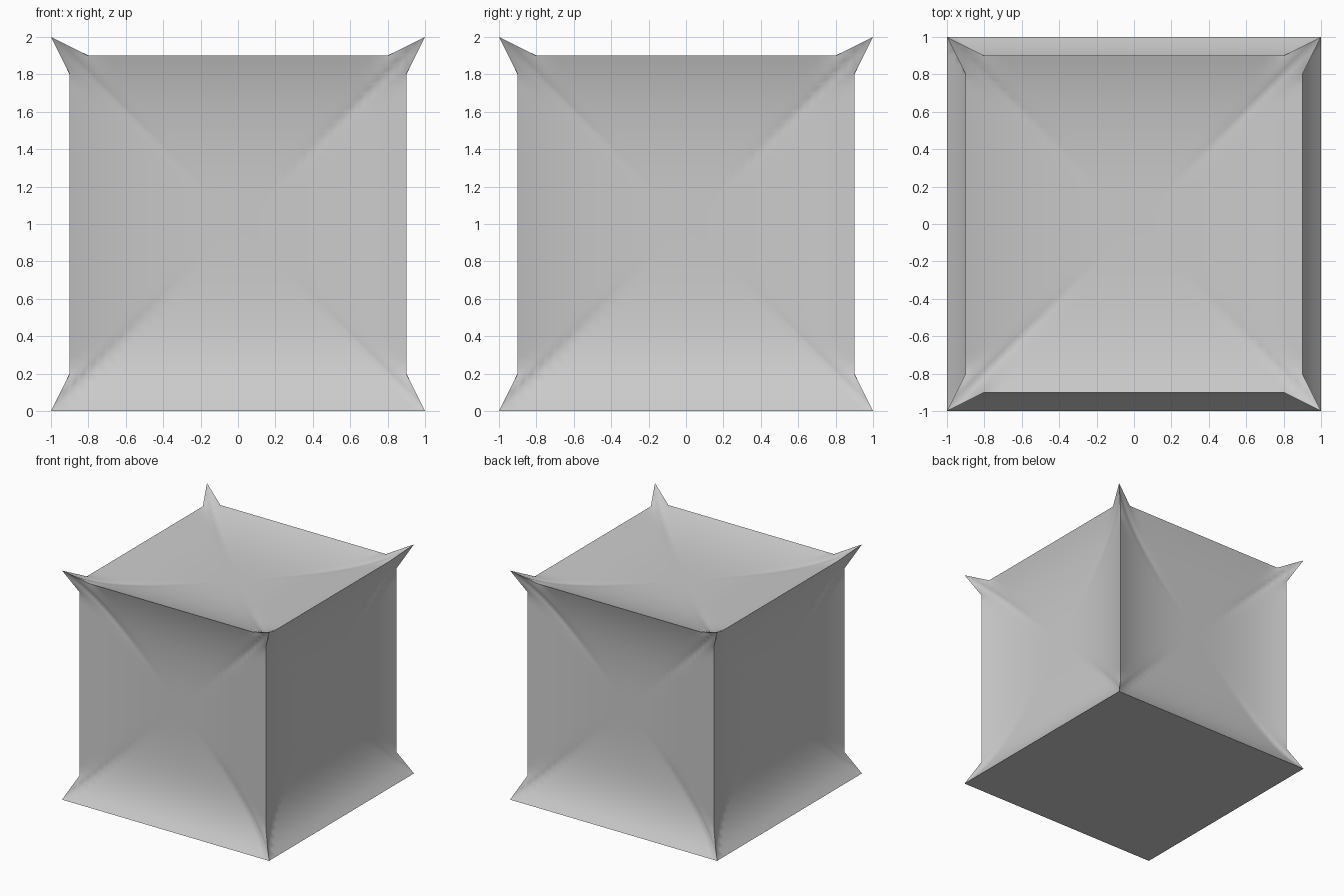
import bpy
import bmesh
import math
from mathutils import Vector

if "Cube" in bpy.data.objects:
    bpy.data.objects.remove(bpy.data.objects["Cube"])

CELLS = 40          # grid cells along each side
EDGE = 0.9          # where the pinched edges lie
SPIKE = 0.2         # length of each corner spike
FILM = 0.8          # depth of the sunken faces


def extremes(co):
    return [i for i in range(3) if abs(co[i]) > 0.999]


def on_diagonal(co):
    small, middle, large = sorted(abs(c) for c in co)
    return middle - small < 0.001


def pinch(co):
    """Pull an edge point inward, leaving corners as spikes and the base square."""
    sides = extremes(co)
    if co.z < -0.999 or len(sides) != 2:
        return co.copy()
    along = abs(co[({0, 1, 2} - set(sides)).pop()])
    size = EDGE + (1 - EDGE) * max(0, (along - 1 + SPIKE) / SPIKE)
    return Vector([math.copysign(size, c) if i in sides else c for i, c in enumerate(co)])


def sink(co):
    """Place a face point on a square ring that shrinks and sinks to the middle."""
    axis = extremes(co)[0]
    ring = max(abs(co[i]) for i in range(3) if i != axis)
    if ring < 0.001:
        return co * FILM
    rim = pinch(Vector([c if i == axis else c / ring for i, c in enumerate(co)]))
    depth = FILM + (EDGE - FILM) * ring ** 3 + (abs(rim[axis]) - EDGE) * ring ** 6
    place = rim * ring
    place[axis] = math.copysign(depth, co[axis])
    return place


# Gridded cube
bm = bmesh.new()
bmesh.ops.create_cube(bm, size=2)
bmesh.ops.subdivide_edges(bm, edges=bm.edges[:], cuts=CELLS - 1, use_grid_fill=True)

# Sharp outer edges, and folds running in from each corner
for e in bm.edges:
    e.smooth = not all(len(extremes(v.co)) > 1 for v in e.verts)
for f in bm.faces[:]:
    fold = [v for v in f.verts if on_diagonal(v.co)]
    if len(fold) == 2:
        bmesh.utils.face_split(f, fold[0], fold[1])

# Pinch the edges and sink the faces; the base stays flat
for v in bm.verts:
    if v.co.z > -0.999:
        v.co = sink(v.co) if len(extremes(v.co)) == 1 else pinch(v.co)

bmesh.ops.translate(bm, verts=bm.verts[:], vec=(0, 0, 1))
bmesh.ops.recalc_face_normals(bm, faces=bm.faces[:])
for f in bm.faces:
    f.smooth = True
mesh = bpy.data.meshes.new("pinched_cube")
bm.to_mesh(mesh)
bm.free()

# Plain grey
grey = bpy.data.materials.new("light grey")
grey.use_nodes = True
colour = (0.6, 0.6, 0.6, 1)
grey.diffuse_color = colour
grey.node_tree.nodes["Principled BSDF"].inputs["Base Color"].default_value = colour
mesh.materials.append(grey)

cube = bpy.data.objects.new("pinched_cube", mesh)
bpy.context.collection.objects.link(cube)
